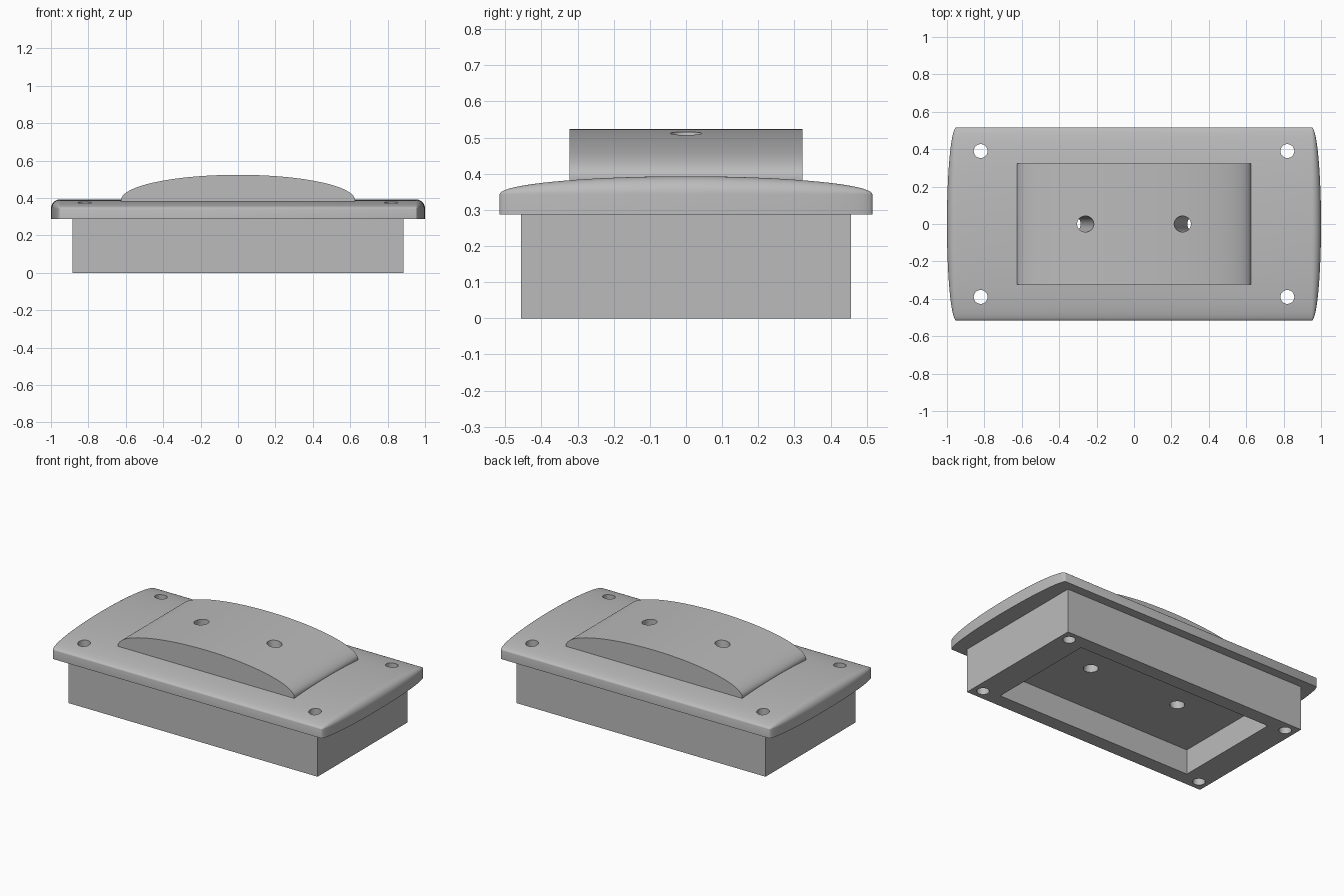
import bpy, bmesh
from math import sin, cos, pi, atan2
from mathutils import Matrix, Vector

cube = bpy.data.objects.get("Cube")
if cube:
    bpy.data.objects.remove(cube, do_unlink=True)

GREY = (0.5, 0.5, 0.5, 1)
mat = bpy.data.materials.new("plain grey")
mat.use_nodes = True
mat.diffuse_color = GREY
mat.node_tree.nodes["Principled BSDF"].inputs["Base Color"].default_value = GREY


def finish(name, bm):
    bmesh.ops.remove_doubles(bm, verts=bm.verts, dist=1e-5)
    bmesh.ops.recalc_face_normals(bm, faces=bm.faces)
    mesh = bpy.data.meshes.new(name)
    bm.to_mesh(mesh)
    bm.free()
    mesh.materials.append(mat)
    obj = bpy.data.objects.new(name, mesh)
    bpy.context.collection.objects.link(obj)
    return obj


def loft(name, sections):
    """Skin matching closed sections and cap both ends."""
    bm = bmesh.new()
    rings = [[bm.verts.new(p) for p in s] for s in sections]
    n = len(rings[0])
    for a, b in zip(rings, rings[1:]):
        for i in range(n):
            j = (i + 1) % n
            bm.faces.new((a[i], a[j], b[j], b[i]))
    bm.faces.new(rings[0])
    bm.faces.new(rings[-1])
    bmesh.ops.dissolve_degenerate(bm, dist=1e-6, edges=bm.edges)
    return finish(name, bm)


def box(name, hx, hy, z0, z1):
    return loft(name, [[(-hx, -hy, z), (hx, -hy, z), (hx, hy, z), (-hx, hy, z)]
                       for z in (z0, z1)])


def rod(name, start, end, r):
    start, end = Vector(start), Vector(end)
    axis = end - start
    place = Matrix.Translation((start + end) / 2) @ axis.to_track_quat('Z', 'Y').to_matrix().to_4x4()
    bm = bmesh.new()
    bmesh.ops.create_cone(bm, cap_ends=True, segments=40, radius1=r, radius2=r,
                          depth=axis.length, matrix=place)
    return finish(name, bm)


def combine(body, tool, operation):
    mod = body.modifiers.new(operation.lower(), 'BOOLEAN')
    mod.operation, mod.solver, mod.object = operation, 'EXACT', tool
    bpy.context.view_layer.objects.active = body
    bpy.ops.object.modifier_apply(modifier=mod.name)
    bpy.data.objects.remove(tool, do_unlink=True)


# Flange plate: rectangle whose ends, top and upper corners swell towards the middle
HALF_Y, BOTTOM = 0.516, 0.287
STEPS, ARC = 40, 10


def plate_section(a):
    y, t = HALF_Y * sin(a), 0.05 * max(cos(a), 0)
    right = [(0.95 + t * cos(k * pi / 2 / ARC), y, 0.343 + t * sin(k * pi / 2 / ARC))
             for k in range(ARC + 1)]
    left = [(-x, y, z) for x, y, z in reversed(right)]
    return [(0.95 + t, y, BOTTOM)] + right + left + [(-0.95 - t, y, BOTTOM)]


body = loft("flanged_housing",
            [plate_section(-pi / 2 + pi * i / STEPS) for i in range(STEPS + 1)])

# Domed block on top
DOME = 64
arch = [(0.625 * cos(pi * i / DOME), 0.39 + 0.134 * sin(pi * i / DOME)) for i in range(DOME + 1)]
arch = [(0.625, 0.32)] + arch + [(-0.625, 0.32)]
dome = loft("domed_block", [[(x, y, z) for x, z in arch] for y in (-0.323, 0.323)])
combine(body, dome, 'UNION')

# Lower box
combine(body, box("lower_box", 0.885, 0.457, 0, 0.315), 'UNION')

# Pocket in the underside
combine(body, box("pocket_cutter", 0.708, 0.366, -0.1, 0.162), 'DIFFERENCE')

# Vertical corner holes and splayed centre holes
for sx in (-1, 1):
    for sy in (-1, 1):
        x, y = 0.82 * sx, 0.39 * sy
        combine(body, rod("corner_hole_cutter", (x, y, -0.1), (x, y, 0.6), 0.037), 'DIFFERENCE')
    combine(body, rod("centre_hole_cutter", (0.345 * sx, 0, 0.08), (0.24 * sx, 0, 0.61), 0.043),
            'DIFFERENCE')

# Smooth curved areas, crisp edges
bpy.ops.object.select_all(action='DESELECT')
body.select_set(True)
bpy.context.view_layer.objects.active = body
bpy.ops.object.shade_smooth_by_angle(angle=pi / 6)
